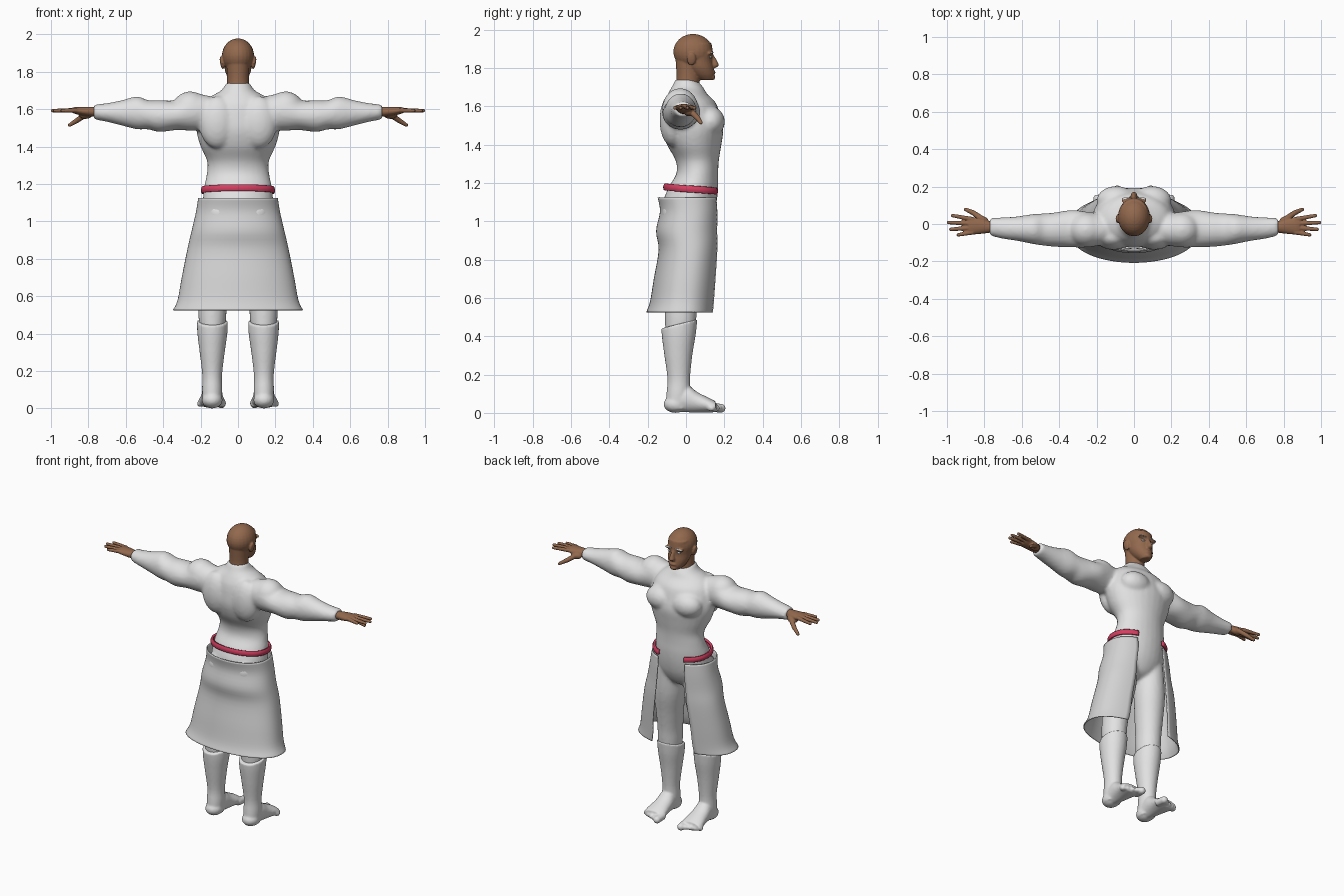
import bpy, bmesh, math
from mathutils import Vector, Matrix

if "Cube" in bpy.data.objects:
    bpy.data.objects.remove(bpy.data.objects["Cube"], do_unlink=True)


def material(name, rgb):
    m = bpy.data.materials.new(name)
    m.use_nodes = True
    m.diffuse_color = (*rgb, 1)
    bsdf = m.node_tree.nodes["Principled BSDF"]
    bsdf.inputs["Base Color"].default_value = (*rgb, 1)
    bsdf.inputs["Roughness"].default_value = 0.7
    return m


WHITE = material("suit white", (0.76, 0.76, 0.76))
CLOTH = material("skirt grey", (0.65, 0.65, 0.65))
SKIN = material("brown skin", (0.29, 0.14, 0.075))
RED = material("belt red", (0.65, 0.05, 0.12))


def smooth_rows(rows, n=4):
    """Catmull-Rom refinement of a short table of cross-sections."""
    out = []
    for i in range(len(rows) - 1):
        a, b, c, d = (rows[max(0, min(len(rows) - 1, i + k))] for k in (-1, 0, 1, 2))
        for j in range(n):
            t = j / n
            out.append([0.5 * (2 * q + (r - p) * t + (2 * p - 5 * q + 4 * r - s) * t * t
                               + (3 * q - p - 3 * r + s) * t ** 3)
                        for p, q, r, s in zip(a, b, c, d)])
    return out + [list(rows[-1])]


def loft(bm, rings, seg=28):
    """Closed skin through rings given as (centre, u, v)."""
    loops = []
    for c, u, v in rings:
        c, u, v = Vector(c), Vector(u), Vector(v)
        loops.append([bm.verts.new(c + u * math.cos(a) + v * math.sin(a))
                      for a in (math.tau * k / seg for k in range(seg))])
    for p, q in zip(loops, loops[1:]):
        for k in range(seg):
            m = (k + 1) % seg
            bm.faces.new((p[k], p[m], q[m], q[k]))
    bm.faces.new(loops[0])
    bm.faces.new(loops[-1])


def column(bm, rows):
    """Upright loft from rows of z, half width, back y, front y."""
    loft(bm, [((0, (b + f) / 2, z), (w, 0, 0), (0, (f - b) / 2, 0))
              for z, w, b, f in smooth_rows(rows)])


def limb(bm, side, rows):
    """Upright limb from rows of x, y, z, rx, ry, front lift."""
    loft(bm, [((side * x, y, z), (rx, 0, 0), (0, ry, t))
              for x, y, z, rx, ry, t in smooth_rows(rows)])


def ball(bm, centre, radii, tilt=0.0):
    mat = (Matrix.Translation(centre) @ Matrix.Rotation(tilt, 4, 'Y')
           @ Matrix.Diagonal((*radii, 1)))
    bmesh.ops.create_uvsphere(bm, u_segments=24, v_segments=16, radius=1, matrix=mat)


def finger(bm, a, b, r0, r1):
    """Round-ended tapering rod."""
    a, b = Vector(a), Vector(b)
    d = (b - a).normalized()
    u = d.cross(Vector((0, 0, 1))).normalized()
    v = d.cross(u)
    loft(bm, [(a, u * r0, v * r0), (b, u * r1, v * r1)], 12)
    ball(bm, b, (r1, r1, r1))


def finish(bm, name, mat, voxel=0, smooth=0):
    bmesh.ops.recalc_face_normals(bm, faces=bm.faces[:])
    for f in bm.faces:
        f.smooth = True
    me = bpy.data.meshes.new(name)
    bm.to_mesh(me)
    bm.free()
    me.materials.append(mat)
    ob = bpy.data.objects.new(name, me)
    bpy.context.collection.objects.link(ob)
    if voxel:
        r = ob.modifiers.new("blend", 'REMESH')
        r.mode = 'VOXEL'
        r.voxel_size = voxel
        r.use_smooth_shade = True
    if smooth:
        s = ob.modifiers.new("soften", 'SMOOTH')
        s.factor = 0.5
        s.iterations = smooth
    return ob


# Suit: torso, sleeves and thighs blended together
bm = bmesh.new()
column(bm, [(1.74, .064, -.055, .055), (1.70, .09, -.075, .09), (1.665, .15, -.095, .11),
            (1.62, .19, -.115, .155), (1.55, .215, -.125, .18), (1.48, .222, -.125, .195),
            (1.40, .2, -.1, .185), (1.32, .165, -.055, .172), (1.25, .168, -.05, .168),
            (1.18, .182, -.09, .168), (1.10, .188, -.12, .16), (1.02, .18, -.12, .14),
            (.95, .12, -.1, .1), (.92, .05, -.07, .05)])
for s in (-1, 1):
    ball(bm, (s * .095, .125, 1.52), (.105, .078, .08))          # chest
    ball(bm, (s * .11, -.07, 1.53), (.1, .068, .14))             # back
    ball(bm, (s * .255, -.03, 1.595), (.1, .092, .1))            # shoulder
    ball(bm, (s * .09, -.05, 1.04), (.085, .075, .09))           # seat
    loft(bm, [((s * x, y, z), (0, ry, 0), (0, 0, rz)) for x, y, z, ry, rz in smooth_rows([
        (.15, -.03, 1.58, .08, .09), (.25, -.03, 1.585, .095, .1), (.33, -.025, 1.568, .1, .08),
        (.42, -.03, 1.563, .092, .085), (.48, -.03, 1.57, .086, .078),
        (.54, -.027, 1.58, .08, .088), (.62, -.025, 1.58, .066, .068),
        (.70, -.022, 1.582, .057, .05), (.77, -.015, 1.585, .048, .04)])])
    limb(bm, s, [(.1, .01, 1.04, .085, .11, 0), (.115, .01, .85, .095, .1, 0),
                 (.128, -.01, .7, .086, .092, 0), (.135, -.024, .58, .077, .086, 0),
                 (.137, -.028, .5, .075, .083, 0), (.137, -.03, .42, .068, .078, 0)])
finish(bm, "suit", WHITE, .011, 5)

# Bare-toed boots
for s, side in ((-1, "right"), (1, "left")):
    bm = bmesh.new()
    limb(bm, s, [(.137, -.035, .465, .083, .094, .024), (.137, -.037, .4, .08, .088, .01),
                 (.138, -.04, .3, .067, .073, 0), (.138, -.038, .18, .053, .059, 0),
                 (.138, -.04, .1, .054, .062, 0), (.138, -.048, .02, .05, .06, 0)])
    ball(bm, (s * .138, -.055, .045), (.055, .062, .045))
    loft(bm, [((s * x, y, z), (rx, 0, 0), (0, 0, rz)) for x, y, z, rx, rz in smooth_rows([
        (.138, -.07, .06, .05, .055), (.138, 0, .075, .054, .072), (.139, .06, .055, .06, .053),
        (.141, .12, .04, .07, .038), (.143, .155, .032, .068, .028)])])
    for k in range(5):                                           # toes
        x, r = .087 + k * .028, (.024 if k == 0 else .017)
        finger(bm, (s * x, .12, .03), (s * (x + .003), .183 - k * .012, .024), r, r)
    finish(bm, side + "_boot", WHITE, .007, 3)

# Hands
for s, side in ((-1, "right"), (1, "left")):
    bm = bmesh.new()
    loft(bm, [((s * x, y, z), (0, ry, 0), (0, 0, rz)) for x, y, z, ry, rz in smooth_rows([
        (.73, -.018, 1.587, .03, .027), (.77, -.016, 1.587, .031, .026),
        (.81, -.012, 1.588, .04, .025), (.86, -.01, 1.592, .046, .02),
        (.885, -.01, 1.594, .042, .014)])])
    for y0, x1, y1 in ((.025, .97, .045), (.002, .992, .008), (-.021, .98, -.028), (-.044, .94, -.058)):
        finger(bm, (s * .86, y0, 1.595), (s * x1, y1, 1.592), .013, .0095)
    ball(bm, (s * .815, .015, 1.572), (.038, .026, .024))
    finger(bm, (s * .81, .025, 1.575), (s * .86, .06, 1.54), .017, .014)
    finger(bm, (s * .86, .06, 1.54), (s * .9, .078, 1.515), .014, .01)
    finish(bm, side + "_hand", SKIN, .0045, 2)

# Head with neck, nose, ears, brow and lips
bm = bmesh.new()
ball(bm, (0, .037, 1.885), (.086, .103, .093))
column(bm, [(1.93, .07, 0, .133), (1.88, .076, -.02, .141), (1.84, .074, -.02, .138),
            (1.80, .068, 0, .145), (1.765, .052, .03, .149), (1.738, .03, .07, .142)])
column(bm, [(1.85, .06, -.055, .06), (1.77, .058, -.05, .07), (1.72, .06, -.052, .07),
            (1.66, .066, -.055, .07)])
loft(bm, [((0, y, z), (w, 0, 0), (0, d, 0)) for y, z, w, d in (
    (.132, 1.872, .009, .01), (.142, 1.845, .012, .017),
    (.149, 1.815, .019, .024), (.143, 1.802, .015, .016))])
ball(bm, (0, .143, 1.778), (.026, .012, .009))
ball(bm, (0, .14, 1.752), (.024, .013, .014))
for s in (-1, 1):
    ball(bm, (s * .034, .126, 1.879), (.034, .015, .01), s * .1)
    ball(bm, (s * .086, .028, 1.848), (.01, .024, .035), s * .2)
finish(bm, "head", SKIN, .005, 3)

# White eyes and thin brows
for s, side in ((-1, "right"), (1, "left")):
    bm = bmesh.new()
    ball(bm, (s * .033, .128, 1.857), (.015, .008, .006))
    finish(bm, side + "_eye", WHITE)
    bm = bmesh.new()
    ball(bm, (s * .036, .134, 1.882), (.03, .009, .0045), s * .1)
    finish(bm, side + "_brow", WHITE)


def wrap(name, mat, rows, thick, seg=56):
    """Open sheet from rows of z, half width, back y, front y, half gap, front drop."""
    bm = bmesh.new()
    grid = []
    for z, w, b, f, gap, drop in smooth_rows(rows):
        start, mid, line = math.asin(gap / w), (b + f) / 2, []
        for k in range(seg + 1):
            a = start + (math.tau - 2 * start) * k / seg
            c = math.cos(a)
            y = mid + (f - b) / 2 * math.copysign(abs(c) ** .85, c)
            line.append(bm.verts.new((w * math.sin(a), y, z - drop * c)))
        grid.append(line)
    for p, q in zip(grid, grid[1:]):
        for k in range(seg):
            bm.faces.new((p[k], p[k + 1], q[k + 1], q[k]))
    ob = finish(bm, name, mat)
    m = ob.modifiers.new("thickness", 'SOLIDIFY')
    m.thickness = thick
    m.offset = 0
    return ob


# Open-fronted skirt and belt
wrap("skirt", CLOTH, [(1.125, .21, -.145, .172, .1, 0), (1.05, .222, -.133, .175, .1, 0),
                      (.95, .245, -.153, .175, .11, 0), (.85, .268, -.14, .175, .12, 0),
                      (.7, .298, -.165, .168, .14, 0), (.58, .32, -.185, .16, .15, 0),
                      (.525, .345, -.205, .155, .16, 0)], .006)
wrap("belt", RED, [(1.183, .186, -.106, .172, .095, .012), (1.168, .192, -.112, .177, .095, .012),
                   (1.152, .188, -.11, .174, .095, .012)], .014)
